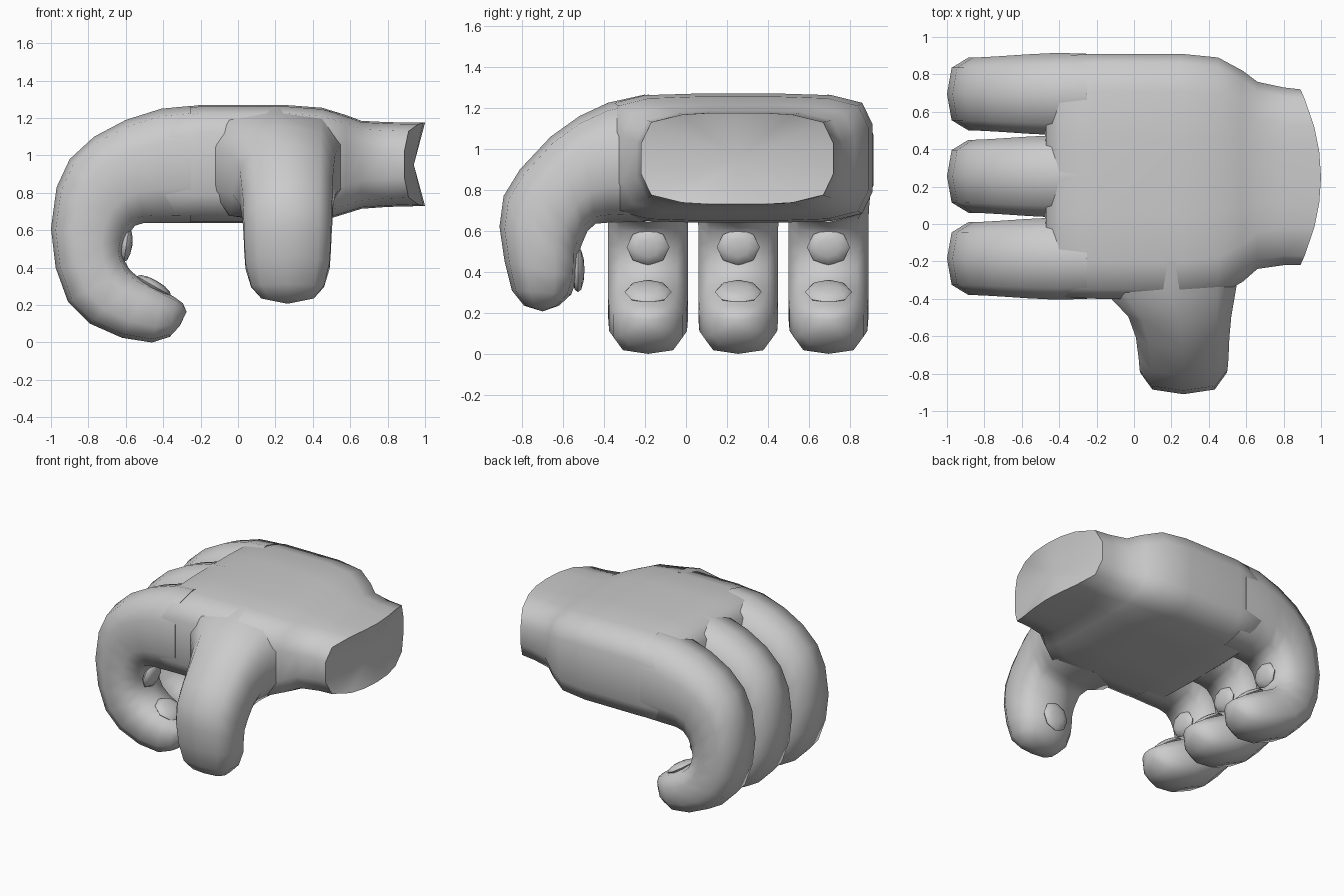
import bpy, bmesh, math
from mathutils import Vector, Matrix

if "Cube" in bpy.data.objects:
    bpy.data.objects.remove(bpy.data.objects["Cube"])

grey = bpy.data.materials.new("plain grey")
grey.diffuse_color = (0.6, 0.6, 0.6, 1)
grey.use_nodes = True
grey.node_tree.nodes["Principled BSDF"].inputs["Base Color"].default_value = grey.diffuse_color


def finish(name, bm):
    """Turn a bmesh into a smooth shaded grey object."""
    bmesh.ops.recalc_face_normals(bm, faces=bm.faces[:])
    for f in bm.faces:
        f.smooth = True
    me = bpy.data.meshes.new(name)
    bm.to_mesh(me)
    bm.free()
    me.set_sharp_from_angle(angle=math.radians(65))
    me.materials.append(grey)
    ob = bpy.data.objects.new(name, me)
    bpy.context.collection.objects.link(ob)
    return ob


def loft(name, rings, start, end):
    """Skin equal-sized rings of points; close both ends with a fan."""
    bm = bmesh.new()
    vs = [[bm.verts.new(p) for p in r] for r in rings]
    n = len(vs[0])
    for a, b in zip(vs, vs[1:]):
        for i in range(n):
            j = (i + 1) % n
            bm.faces.new((a[i], a[j], b[j], b[i]))
    for ring, tip in ((vs[0], start), (vs[-1], end)):
        t = bm.verts.new(tip)
        for i in range(n):
            bm.faces.new((ring[i], ring[(i + 1) % n], t))
    return finish(name, bm)


# Digit cross-section: across the digit, and from inner (-1) to outer (+1) side
DIGIT = [(0, 1), (.72, .87), (1, .4), (1, -.4), (.72, -.87),
         (0, -1), (-.72, -.87), (-1, -.4), (-1, .4), (-.72, .87)]


def digit(name, rows, tip, place):
    """rows: outer point, inner point, side centre, half width."""
    rings = []
    for ou, oz, iu, iz, c, w in rows:
        o, i = Vector((ou, oz)), Vector((iu, iz))
        ring = []
        for s, t in DIGIT:
            p = (o + i) / 2 + (o - i) / 2 * t
            ring.append(place(p.x, c + s * w, p.y))
        rings.append(ring)
    first = rows[0]
    return loft(name, rings,
                place(first[0], first[4], (first[1] + first[3]) / 2),
                place(tip[0], rows[-1][4], tip[1]))


def pad(name, centre, along, across, normal, size):
    """Flattened round bump lying on the inner side of a digit."""
    bm = bmesh.new()
    bmesh.ops.create_uvsphere(bm, u_segments=8, v_segments=6, radius=1)
    axes = [Vector(a).normalized() * s
            for a, s in zip((along, across, normal), size)]
    m = Matrix(axes).transposed().to_4x4()
    m.translation = centre
    bmesh.ops.transform(bm, matrix=m, verts=bm.verts[:])
    return finish(name, bm)


# Palm and wrist: rounded boxes along x
def palm_ring(x, y0, y1, z0, z1):
    cy, cz = (y0 + y1) / 2, (z0 + z1) / 2
    hy, hz = (y1 - y0) / 2, (z1 - z0) / 2
    q = [(hy * .3, hz), (hy - .2, hz - .008), (hy - .05, hz - .045), (hy, hz - .15)]
    half = [(0, hz)] + q + [(a, -b) for a, b in reversed(q)] + [(0, -hz)]
    pts = half + [(-a, b) for a, b in reversed(half[1:-1])]
    if x is None:   # curved wrist rim
        return [(.89 + .11 * (1 - (a / hy) ** 2), cy + a, cz + b) for a, b in pts]
    return [(x, cy + a, cz + b) for a, b in pts]


palm_rows = [
    (-.47, -.34, .85, .70, 1.17), (-.40, -.39, .90, .64, 1.245),
    (-.20, -.40, .91, .64, 1.27), (.25, -.40, .91, .64, 1.27),
    (.45, -.38, .89, .65, 1.255), (.58, -.31, .82, .69, 1.215),
    (.66, -.24, .76, .715, 1.185), (.80, -.22, .73, .725, 1.178),
    (None, -.22, .72, .73, 1.175)]
loft("palm_and_wrist", [palm_ring(*r) for r in palm_rows],
     (-.48, .255, .93), (.94, .25, .95))

# Three curled fingers with two pads each
finger_rows = [
    (-.25, 1.265, -.25, .64, .215), (-.41, 1.25, -.41, .64, .22),
    (-.60, 1.19, -.50, .64, .212), (-.77, 1.10, -.55, .625, .203),
    (-.90, .98, -.585, .58, .197), (-.97, .83, -.605, .53, .195),
    (-1.0, .61, -.615, .48, .195), (-.975, .40, -.605, .435, .195),
    (-.91, .22, -.58, .39, .195), (-.79, .10, -.535, .35, .195),
    (-.62, .025, -.47, .315, .19), (-.46, 0, -.395, .275, .17),
    (-.365, .03, -.335, .24, .13), (-.31, .09, -.295, .21, .08)]
for k, y in enumerate((-.185, .255, .695), 1):
    digit(f"finger_{k}", [(a, b, c, d, y, w) for a, b, c, d, w in finger_rows],
          (-.275, .165), lambda u, s, z: (u, s, z))
    pad(f"finger_{k}_middle_pad", (-.597, y, .52),
        (.15, 0, 1), (0, 1, 0), (1, 0, -.15), (.09, .105, .032))
    pad(f"finger_{k}_tip_pad", (-.45, y, .302),
        (.87, 0, -.5), (0, 1, 0), (.5, 0, .87), (.105, .115, .032))

# Thumb, bending down at the front
thumb_rows = [
    (-.20, 1.265, -.20, .645, .20, .37), (-.38, 1.225, -.38, .64, .20, .34),
    (-.52, 1.16, -.44, .635, .245, .275), (-.66, 1.06, -.48, .60, .26, .25),
    (-.81, .90, -.51, .53, .265, .24), (-.89, .77, -.525, .48, .265, .235),
    (-.91, .62, -.525, .43, .265, .232), (-.885, .45, -.53, .37, .265, .225),
    (-.85, .31, -.56, .29, .265, .195), (-.79, .235, -.62, .235, .265, .14)]
digit("thumb", thumb_rows, (-.70, .207), lambda u, s, z: (s, u, z))
pad("thumb_pad", (.265, -.527, .41),
    (0, 0, 1), (1, 0, 0), (0, 1, 0), (.11, .105, .032))
